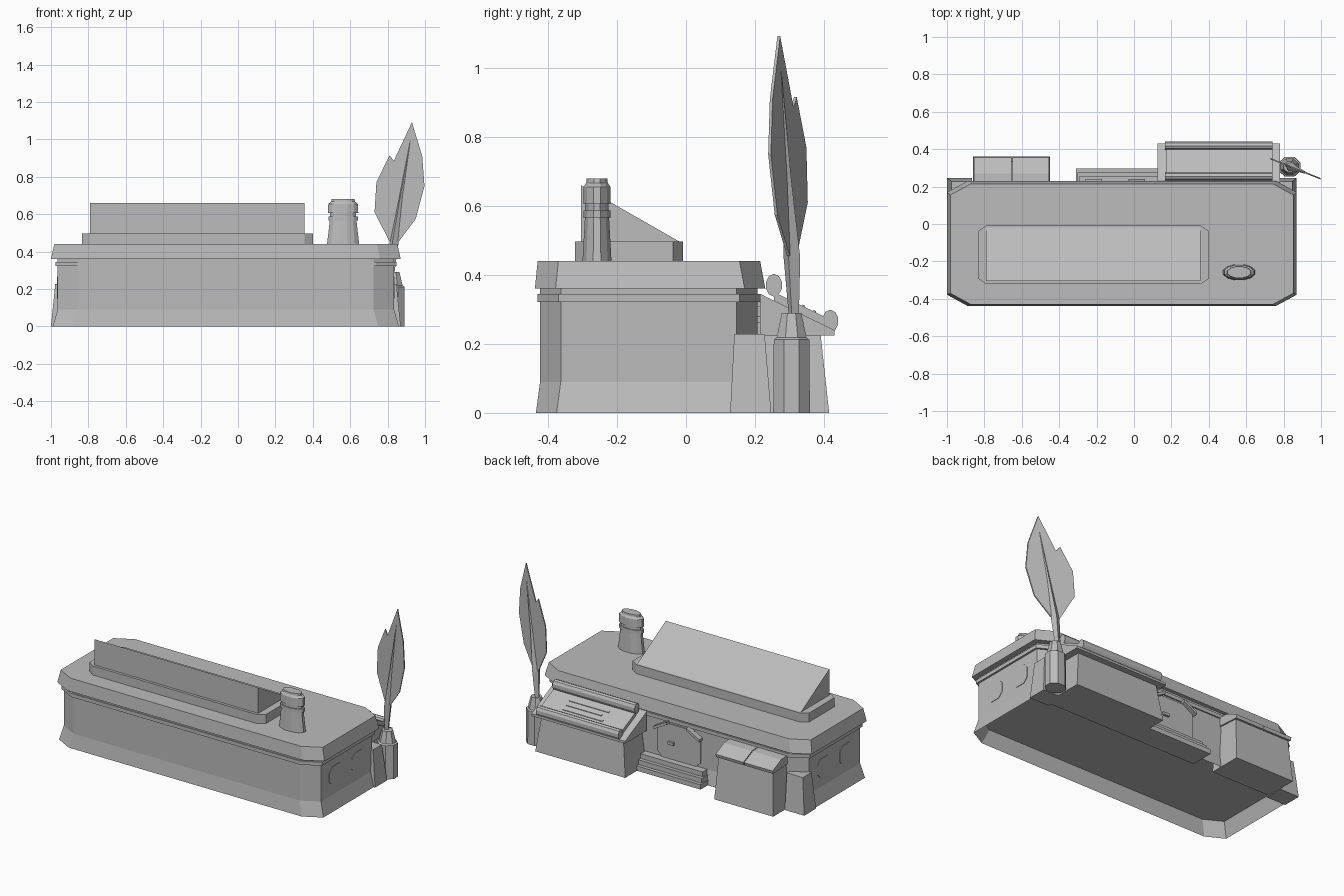
import bpy, bmesh, math
from mathutils import Vector

if "Cube" in bpy.data.objects:
    bpy.data.objects.remove(bpy.data.objects["Cube"])

grey = bpy.data.materials.new("plain grey")
grey.use_nodes = True
grey.diffuse_color = (0.5, 0.5, 0.5, 1)
grey.node_tree.nodes["Principled BSDF"].inputs["Base Color"].default_value = (0.5, 0.5, 0.5, 1)

MID = -0.065      # middle of the building along x


def loft(name, rings):
    """Skin a stack of equal-length point rings and cap both ends."""
    bm = bmesh.new()
    loops = [[bm.verts.new(p) for p in ring] for ring in rings]
    n = len(loops[0])
    for a, b in zip(loops, loops[1:]):
        for i in range(n):
            j = (i + 1) % n
            bm.faces.new((a[i], a[j], b[j], b[i]))
    bm.faces.new(loops[0][::-1])
    bm.faces.new(loops[-1])
    bmesh.ops.remove_doubles(bm, verts=bm.verts, dist=1e-5)
    bmesh.ops.recalc_face_normals(bm, faces=bm.faces)
    mesh = bpy.data.meshes.new(name)
    bm.to_mesh(mesh)
    bm.free()
    mesh.materials.append(grey)
    obj = bpy.data.objects.new(name, mesh)
    bpy.context.collection.objects.link(obj)
    return obj


def octagon(x0, x1, y0, y1, cx, cy):
    """Rectangle outline with cut corners."""
    return [(x0 + cx, y0), (x1 - cx, y0), (x1, y0 + cy), (x1, y1 - cy),
            (x1 - cx, y1), (x0 + cx, y1), (x0, y1 - cy), (x0, y0 + cy)]


def ring(z, x0, x1, y0, y1, cx=0.0, cy=0.0):
    return [(x, y, z) for x, y in octagon(x0, x1, y0, y1, cx, cy)]


def oval(z, x, y, rx, ry, n):
    step = 2 * math.pi / n
    return [(x + rx * math.cos((i + 0.5) * step), y + ry * math.sin((i + 0.5) * step), z)
            for i in range(n)]


def prism(name, profile, x0, x1):
    """Extrude a (y, z) profile along x."""
    return loft(name, [[(x, y, z) for y, z in profile] for x in (x0, x1)])


def plate(name, outline, y0, y1):
    """Extrude an (x, z) outline along y."""
    return loft(name, [[(x, y, z) for x, z in outline] for y in (y0, y1)])


def hall(z, half, y0, y1):
    return ring(z, MID - half, MID + half, y0, y1, 0.11, 0.06)


# Main building: hollow flared foot, walls, trim band and roof slab
loft("building_walls", [
    hall(0.088, 0.89, -0.41, 0.195), hall(0, 0.925, -0.435, 0.225),
    hall(0.09, 0.9, -0.423, 0.207), hall(0.38, 0.9, -0.423, 0.207)])
loft("trim_band", [hall(0.322, 0.912, -0.43, 0.215), hall(0.345, 0.912, -0.43, 0.215)])
loft("roof_slab", [hall(0.36, 0.935, -0.438, 0.23), hall(0.44, 0.917, -0.43, 0.215)])

# Roof lantern: low plinth and a wedge sloping down to the back
loft("roof_plinth", [ring(z, -0.835, 0.4, -0.322, -0.008, 0.045, 0.03) for z in (0.43, 0.497)])
prism("roof_wedge", [(-0.305, 0.49), (-0.305, 0.66), (-0.02, 0.497), (-0.02, 0.49)], -0.79, 0.355)

# Chimney
loft("chimney", [oval(z, 0.562, -0.258, r, r * 0.49, 12) for z, r in [
    (0.43, 0.09), (0.565, 0.074), (0.565, 0.082), (0.587, 0.082), (0.587, 0.072),
    (0.605, 0.072), (0.605, 0.084), (0.655, 0.082), (0.667, 0.066), (0.68, 0.064)]])

# Side windows and rear corner buttresses, on both ends
for side, word in ((1, "left"), (-1, "right")):
    for k, y in enumerate((-0.218, 0.003)):
        xs = [MID + side * d for d in (0.89, 0.903)]
        prism(f"{word}_window_{k + 1}",
              octagon(y - 0.063, y + 0.063, 0.15, 0.268, 0.028, 0.03), *xs)
    loft(f"{word}_buttress", [
        ring(z, *sorted((MID + side * 0.8, MID + side * d)), y0, y1)
        for z, d, y0, y1 in ((0, 0.935, 0.128, 0.247), (0.228, 0.912, 0.14, 0.228))])

# Rear door with slanted hood bars, handle and steps
DOOR = -0.1
plate("door", octagon(DOOR - 0.15, DOOR + 0.15, 0.08, 0.31, 0.04, 0.04), 0.2, 0.214)
for side, word in ((1, "left"), (-1, "right")):
    plate(f"{word}_hood_bar", [(DOOR + side * a, z) for a, z in
                               ((0.07, 0.33), (0.16, 0.28), (0.16, 0.262), (0.07, 0.312))],
          0.2, 0.24)
plate("door_handle", octagon(-0.07, -0.03, 0.185, 0.203, 0, 0), 0.2, 0.228)
for k in range(3):
    inset = 0.008 * k
    loft(f"step_{k + 1}", [ring(z, -0.31 + inset, 0.14, 0.15, 0.297 - 0.022 * k)
                           for z in (0.03 * k, 0.03 * k + 0.03)])

# Lectern with sloping desk
loft("lectern_base", [ring(0, 0.135, 0.765, 0.15, 0.415), ring(0.228, 0.165, 0.735, 0.15, 0.39)])
prism("lectern_desk", [(0.215, 0.345), (0.43, 0.24), (0.43, 0.225), (0.215, 0.225)], 0.125, 0.78)

# Scroll: sheet, two rollers and written lines
prism("scroll_sheet", [(0.255, 0.35), (0.42, 0.27), (0.42, 0.24), (0.255, 0.32)], 0.17, 0.74)
for word, cy, cz in (("upper", 0.255, 0.37), ("lower", 0.418, 0.266)):
    prism(f"{word}_roller", [(y, z) for y, z, _ in oval(0, cy, cz, 0.024, 0.033, 10)],
          0.165, 0.74)
for k in range(3):
    y = 0.305 + 0.032 * k
    z = 0.35 - (y - 0.255) * 0.485
    prism(f"written_line_{k + 1}",
          [(y, z - 0.004), (y, z + 0.004), (y + 0.008, z), (y + 0.008, z - 0.008)],
          0.32 + 0.03 * (k % 2), 0.6)

# Book stand with a sloping open book
loft("stand_base", [ring(0, -0.862, -0.45, 0.15, 0.36), ring(0.28, -0.845, -0.465, 0.15, 0.335)])
for word, x0, x1 in (("left", -0.65, -0.455), ("right", -0.855, -0.655)):
    prism(f"{word}_page", [(0.19, 0.33), (0.27, 0.325), (0.355, 0.285),
                           (0.35, 0.265), (0.19, 0.275)], x0, x1)

# Inkwell
loft("inkwell", [oval(z, 0.832, 0.306, r, r * 0.9, 8) for z, r in (
    (0, 0.064), (0.212, 0.062), (0.218, 0.052), (0.29, 0.034))])

# Quill: tapered shaft and a turned, notched feather
def turned(x, z, off=0.0):
    return (x, 0.305 - (x - 0.84) * 0.4 + off, z)


def shaft_ring(x, z, r):
    c = Vector(turned(x, z))
    return [c + Vector(d) * r for d in ((1, -0.4, 0), (0.4, 1, 0), (-1, 0.4, 0), (-0.4, -1, 0))]


loft("quill_shaft", [shaft_ring(*s) for s in (
    (0.82, 0.27, 0.014), (0.835, 0.45, 0.024), (0.87, 0.68, 0.012), (0.922, 0.99, 0.004))])
feather = [(0.81, 0.455), (0.73, 0.61), (0.74, 0.77), (0.81, 0.915), (0.833, 0.885),
           (0.93, 1.092), (0.985, 0.91), (0.997, 0.75), (0.95, 0.575), (0.86, 0.455)]
loft("quill_feather", [[turned(x, z, off) for x, z in feather] for off in (-0.004, 0.004)])
